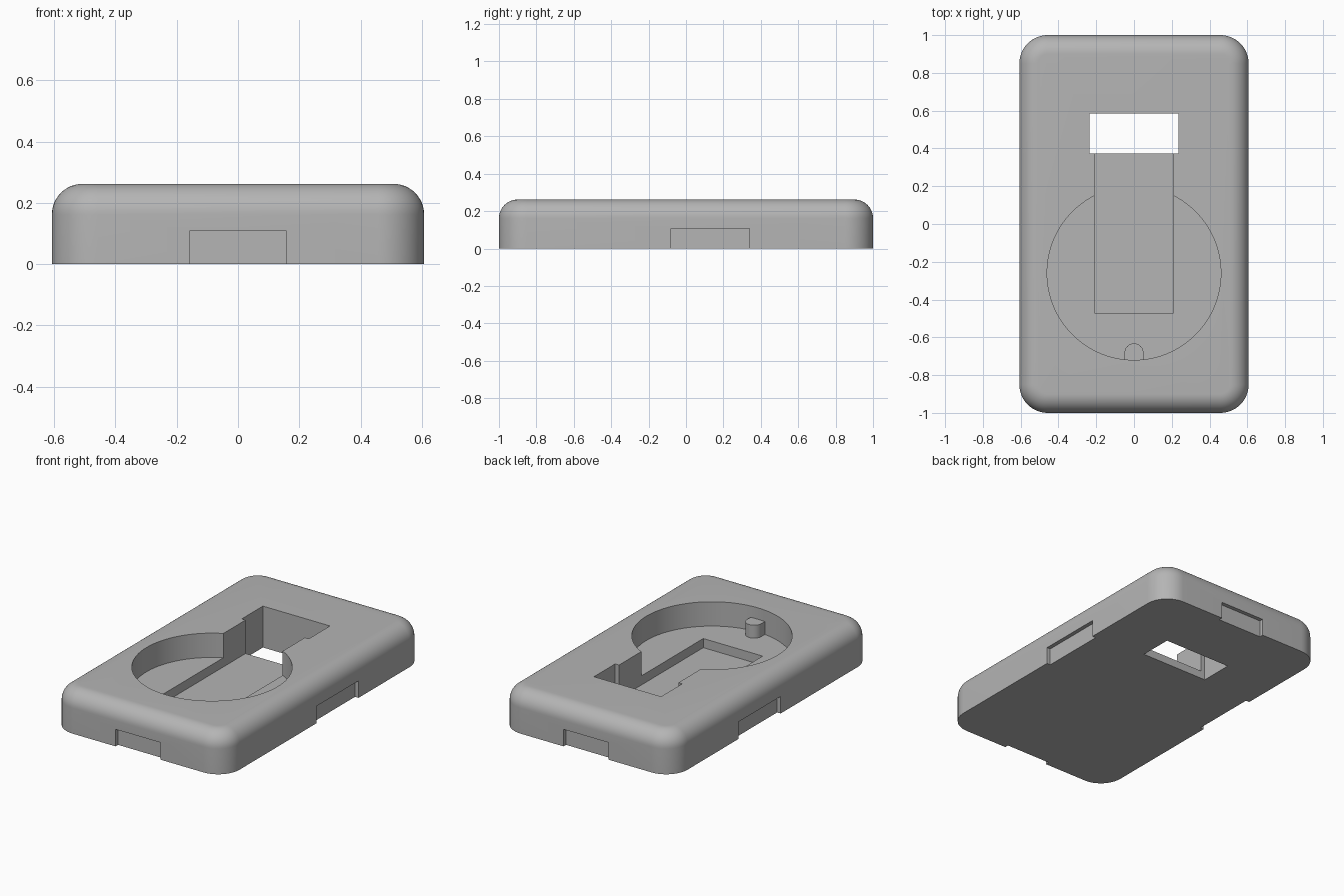
import bpy
import bmesh
from math import sin, cos, pi

cube = bpy.data.objects.get("Cube")
if cube:
    bpy.data.objects.remove(cube, do_unlink=True)

HALF_X, HALF_Y, HEIGHT = 0.607, 1.0, 0.262
CORNER, FILLET = 0.15, 0.1
POCKET_Z, CHANNEL_Z = 0.108, 0.05
DIAL_Y, DIAL_R = -0.26, 0.46

grey = bpy.data.materials.new("plain_grey")
grey.use_nodes = True
colour = (0.46, 0.46, 0.46, 1)
grey.diffuse_color = colour
grey.node_tree.nodes["Principled BSDF"].inputs["Base Color"].default_value = colour


def loft(name, rings):
    """Solid through matching rings of points, capped at both ends."""
    bm = bmesh.new()
    loops = [[bm.verts.new(p) for p in ring] for ring in rings]
    n = len(loops[0])
    for low, high in zip(loops, loops[1:]):
        for i in range(n):
            j = (i + 1) % n
            bm.faces.new((low[i], low[j], high[j], high[i]))
    bm.faces.new(loops[0][::-1])
    bm.faces.new(loops[-1])
    bmesh.ops.recalc_face_normals(bm, faces=bm.faces)
    mesh = bpy.data.meshes.new(name)
    bm.to_mesh(mesh)
    bm.free()
    mesh.materials.append(grey)
    obj = bpy.data.objects.new(name, mesh)
    bpy.context.collection.objects.link(obj)
    return obj


def prism(name, outline, z0, z1):
    return loft(name, [[(x, y, z) for x, y in outline] for z in (z0, z1)])


def box(name, x0, x1, y0, y1, z0, z1):
    return prism(name, [(x0, y0), (x1, y0), (x1, y1), (x0, y1)], z0, z1)


def arc(cx, cy, r, start, end, steps):
    angles = [start + (end - start) * i / steps for i in range(steps + 1)]
    return [(cx + r * cos(a), cy + r * sin(a)) for a in angles]


def rounded_ring(inset, z):
    points = []
    cx, cy = HALF_X - CORNER, HALF_Y - CORNER
    for k, (sx, sy) in enumerate([(1, 1), (-1, 1), (-1, -1), (1, -1)]):
        points += arc(sx * cx, sy * cy, CORNER - inset, k * pi / 2, (k + 1) * pi / 2, 12)
    return [(x, y, z) for x, y in points]


def activate(obj):
    bpy.ops.object.select_all(action='DESELECT')
    obj.select_set(True)
    bpy.context.view_layer.objects.active = obj


def cut(target, cutter):
    cutter.hide_render = True
    mod = target.modifiers.new("cut", 'BOOLEAN')
    mod.operation = 'DIFFERENCE'
    mod.solver = 'EXACT'
    mod.object = cutter
    activate(target)
    bpy.ops.object.modifier_apply(modifier=mod.name)
    bpy.data.objects.remove(cutter, do_unlink=True)


# Rounded case with a filleted top rim
rings = [rounded_ring(0, 0)]
for i in range(13):
    a = i / 12 * pi / 2
    rings.append(rounded_ring(FILLET * (1 - cos(a)), HEIGHT - FILLET * (1 - sin(a))))
case = loft("case", rings)

# Round pocket, long channel and through window
cut(case, prism("pocket_cutter", arc(0, DIAL_Y, DIAL_R, 0, 2 * pi, 128)[:-1], POCKET_Z, 0.4))
cut(case, box("channel_cutter", -0.208, 0.208, -0.47, 0.4, CHANNEL_Z, 0.4))
cut(case, box("window_cutter", -0.235, 0.235, 0.373, 0.585, -0.1, 0.4))

# Shallow notches along the bottom edge of all four sides
NOTCH_Z, NOTCH_D = 0.108, 0.025
for s in (-1, 1):
    y0, y1 = sorted((s * (HALF_Y - NOTCH_D), s * 1.1))
    cut(case, box("end_notch_cutter", -0.158, 0.158, y0, y1, -0.1, NOTCH_Z))
    x0, x1 = sorted((s * (HALF_X - NOTCH_D), s * 0.7))
    cut(case, box("side_notch_cutter", x0, x1, -0.08, 0.34, -0.1, NOTCH_Z))

# Small round-nosed locating pin against the pocket wall
pin_outline = arc(0, -0.682, 0.05, 0, pi, 24) + [(-0.05, -0.73), (0.05, -0.73)]
pin = prism("locating_pin", pin_outline, POCKET_Z - 0.02, 0.19)

for obj in (case, pin):
    activate(obj)
    bpy.ops.object.shade_smooth_by_angle(angle=pi / 6)
